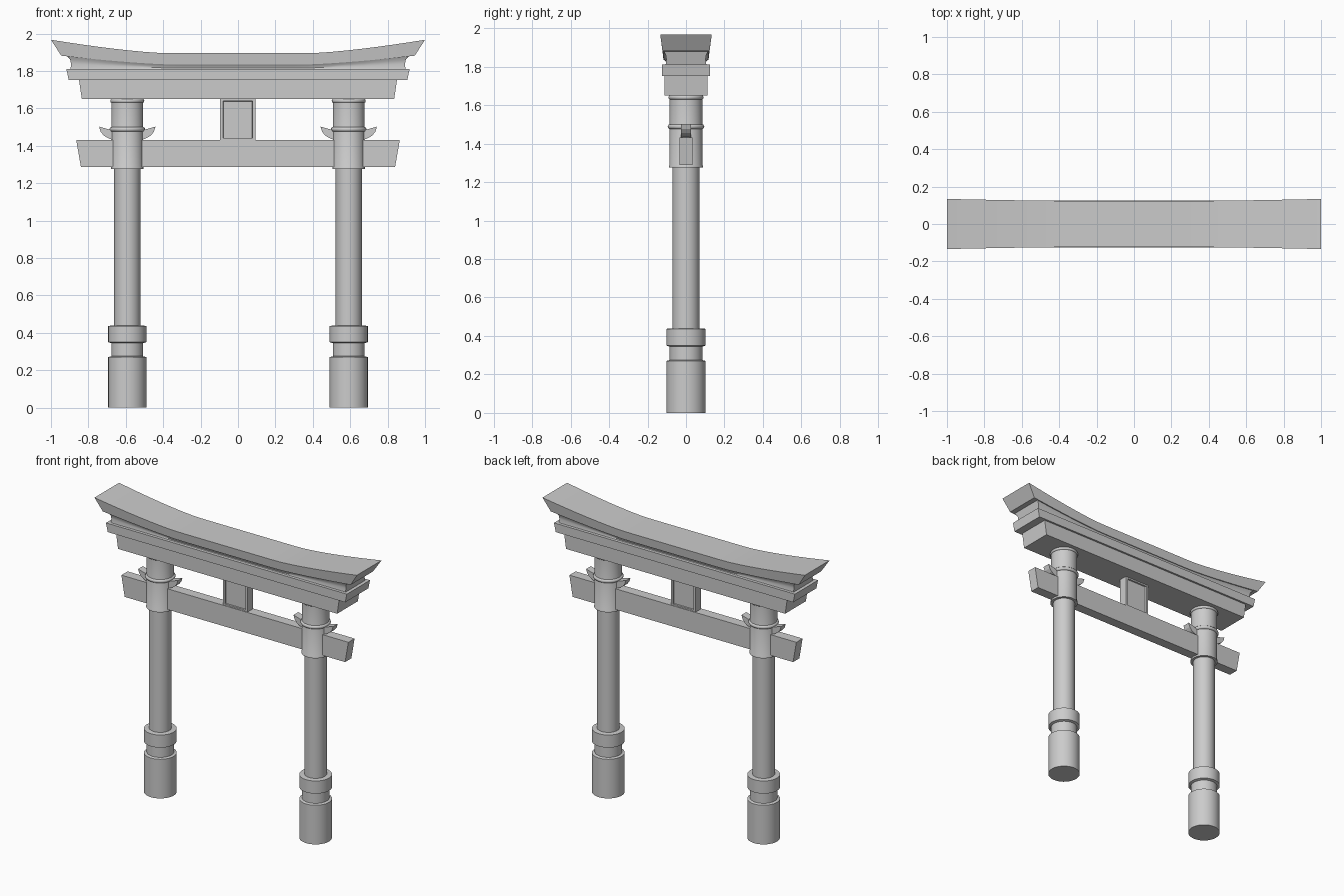
import bpy, bmesh, math

if "Cube" in bpy.data.objects:
    bpy.data.objects.remove(bpy.data.objects["Cube"])

PX = 0.592  # pillar offset from centre


def finish(name, bm, smooth=False):
    bmesh.ops.recalc_face_normals(bm, faces=bm.faces)
    me = bpy.data.meshes.new(name)
    bm.to_mesh(me)
    bm.free()
    ob = bpy.data.objects.new(name, me)
    bpy.context.collection.objects.link(ob)
    if smooth:
        bpy.ops.object.select_all(action='DESELECT')
        ob.select_set(True)
        bpy.context.view_layer.objects.active = ob
        bpy.ops.object.shade_smooth_by_angle(angle=math.radians(35))
    return ob


def bridge(bm, rings):
    """Skin a stack of equal closed loops and cap both ends."""
    loops = [[bm.verts.new(p) for p in r] for r in rings]
    n = len(loops[0])
    for a, b in zip(loops, loops[1:]):
        for i in range(n):
            j = (i + 1) % n
            bm.faces.new((a[i], a[j], b[j], b[i]))
    bm.faces.new(loops[0][::-1])
    bm.faces.new(loops[-1])


def lathe(name, cx, profile, n=40):
    bm = bmesh.new()
    bridge(bm, [[(cx + r * math.cos(math.tau * i / n),
                  r * math.sin(math.tau * i / n), z) for i in range(n)]
                for r, z in profile])
    return finish(name, bm, True)


def prism(name, outline, y):
    """Extrude an x-z outline from -y to y."""
    bm = bmesh.new()
    bridge(bm, [[(x, s * y, z) for x, z in outline] for s in (-1, 1)])
    return finish(name, bm)


def beam(name, x_low, x_high, y, z0, z1):
    return prism(name, [(-x_low, z0), (x_low, z0), (x_high, z1), (-x_high, z1)], y)


def lift(t):
    """Upward sweep of the lintel: flat middle, rising ends (t = -1..1)."""
    return max(0.0, (abs(t) - 0.38) / 0.62) ** 1.4


def swept(name, levels, smooth):
    """Curved slab; levels are (half length, y middle, y end, z middle, end rise)."""
    n = 24
    bm = bmesh.new()
    stations = [-1 + 2 * i / n for i in range(n + 1)]
    rings = []
    for t in stations:
        k = lift(t)
        side = [(hx * t, ym + (ye - ym) * k, zm + rise * k)
                for hx, ym, ye, zm, rise in levels]
        rings.append([(x, -y, z) for x, y, z in side] +
                     [(x, y, z) for x, y, z in reversed(side)])
    bridge(bm, rings)
    return finish(name, bm, smooth)


# Pillars with base collars, sleeves, rings and wedges
pillar = [(0.102, 0), (0.102, 0.27), (0.085, 0.275), (0.085, 0.345),
          (0.102, 0.35), (0.102, 0.437), (0.07, 0.44), (0.07, 1.30)]
sleeve = [(0.068, 1.275), (0.088, 1.275), (0.088, 1.285), (0.085, 1.29), (0.085, 1.65)]
wedge = [(0.06, 1.431), (0.08, 1.432), (0.105, 1.442), (0.127, 1.456),
         (0.142, 1.475), (0.151, 1.503), (0.092, 1.486), (0.06, 1.482)]


def band(z, r, h):
    return [(0.08, z - h)] + [(0.084 + (r - 0.084) * math.cos(a), z + h * math.sin(a))
            for a in [math.pi * (i / 6 - 0.5) for i in range(7)]] + [(0.08, z + h)]


for side, label in ((-1, "left"), (1, "right")):
    cx = side * PX
    lathe(label + "_pillar", cx, pillar)
    lathe(label + "_pillar_sleeve", cx, sleeve)
    lathe(label + "_middle_ring", cx, band(1.488, 0.095, 0.012))
    lathe(label + "_top_ring", cx, band(1.64, 0.091, 0.01))
    for d, place in ((side, "outer"), (-side, "inner")):
        prism(f"{label}_{place}_wedge", [(cx + d * x, z) for x, z in wedge], 0.026)

# Straight beams with slanted ends
beam("tie_beam", 0.84, 0.865, 0.034, 1.288, 1.431)
beam("lower_lintel", 0.835, 0.85, 0.113, 1.65, 1.752)
beam("middle_lintel", 0.905, 0.918, 0.126, 1.752, 1.812)

# Centre strut with a recessed panel on both faces
bm = bmesh.new()
bridge(bm, [[(x, y, z) for x, z in ((-0.095, 1.425), (0.093, 1.425),
                                    (0.093, 1.655), (-0.095, 1.655))]
            for y in (-0.03, 0.03)])
bm.normal_update()
bmesh.ops.recalc_face_normals(bm, faces=bm.faces)
faces = [f for f in bm.faces if abs(f.normal.y) > 0.9]
bmesh.ops.inset_individual(bm, faces=faces, thickness=0.022)
bmesh.ops.inset_individual(bm, faces=faces, thickness=0.002, depth=-0.01)
finish("centre_strut", bm)

# Concave moulding below the curved top lintel
swept("cove_moulding", [(0.895, 0.106, 0.106, 1.81, 0.0),
                        (0.893, 0.102, 0.102, 1.816, 0.022),
                        (0.896, 0.104, 0.105, 1.824, 0.035),
                        (0.906, 0.110, 0.112, 1.832, 0.042),
                        (0.918, 0.114, 0.116, 1.838, 0.046)], True)

# Curved top lintel with upswept, slanted ends
swept("top_lintel", [(0.945, 0.117, 0.122, 1.835, 0.047),
                     (1.0, 0.124, 0.134, 1.895, 0.072)], True)
